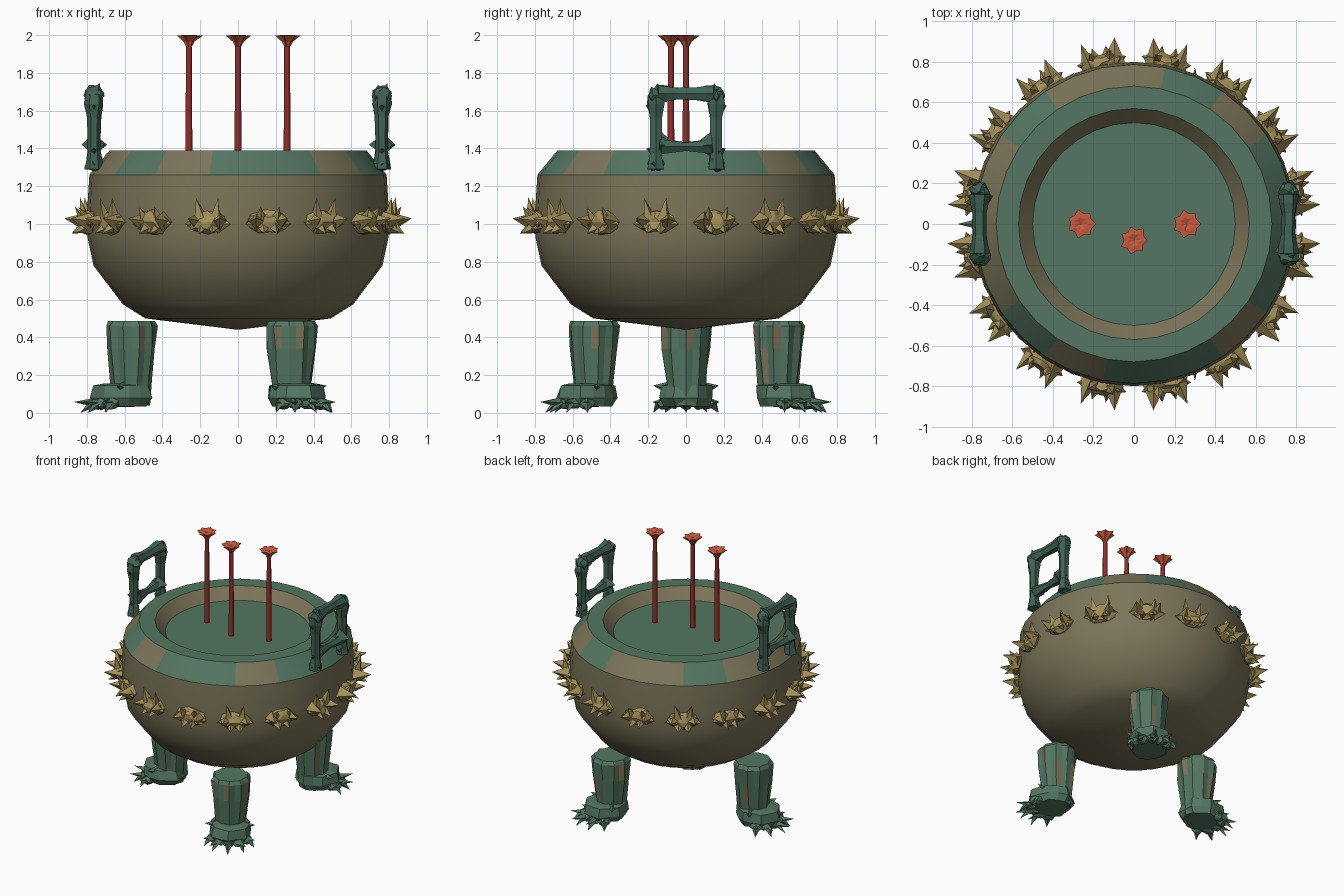
import bpy, bmesh, math, random
from mathutils import Matrix, Vector

random.seed(4)
if "Cube" in bpy.data.objects:
    bpy.data.objects.remove(bpy.data.objects["Cube"])


def material(name, rgb):
    m = bpy.data.materials.new(name)
    m.use_nodes = True
    m.diffuse_color = (*rgb, 1)
    m.node_tree.nodes["Principled BSDF"].inputs["Base Color"].default_value = (*rgb, 1)
    return m


BRONZE = material("olive bronze", (0.2, 0.177, 0.1))
PATINA = material("green patina", (0.089, 0.181, 0.122))
DARK = material("dark patina", (0.055, 0.125, 0.09))
GOLD = material("old gold", (0.37, 0.28, 0.105))
RED = material("stick red", (0.28, 0.03, 0.025))
EMBER = material("ember orange", (0.58, 0.1, 0.05))


def finish(name, bm, mats, smooth=None):
    bmesh.ops.recalc_face_normals(bm, faces=bm.faces)
    mesh = bpy.data.meshes.new(name)
    bm.to_mesh(mesh)
    bm.free()
    for m in mats:
        mesh.materials.append(m)
    ob = bpy.data.objects.new(name, mesh)
    bpy.context.collection.objects.link(ob)
    if smooth:
        bpy.ops.object.select_all(action='DESELECT')
        ob.select_set(True)
        bpy.context.view_layer.objects.active = ob
        bpy.ops.object.shade_smooth_by_angle(angle=math.radians(smooth))
    return ob


def lathe(bm, profile, sides, place=Matrix(), star=1.0, jitter=0.0):
    """Spin (radius, height) points; star scales every second side."""
    rings = []
    for r, z in profile:
        if r == 0:
            rings.append([bm.verts.new(place @ Vector((0, 0, z)))] * sides)
            continue
        ring = []
        for i in range(sides):
            a = math.tau * i / sides
            k = r * (star if i % 2 else 1) * (1 + random.uniform(-jitter, jitter))
            ring.append(bm.verts.new(place @ Vector((k * math.cos(a), k * math.sin(a), z))))
        rings.append(ring)
    faces = []
    for low, high in zip(rings, rings[1:]):
        for i in range(sides):
            j = (i + 1) % sides
            corners = list(dict.fromkeys((low[i], low[j], high[j], high[i])))
            faces.append(bm.faces.new(corners))
    return faces


def along(start, end):
    """Matrix carrying the unit z axis from start to end, without scaling."""
    d = Vector(end) - Vector(start)
    return Matrix.Translation(start) @ d.to_track_quat('Z', 'Y').to_matrix().to_4x4()


def spike(bm, start, end, r, sides=4):
    length = (Vector(end) - Vector(start)).length
    lathe(bm, [(0, 0), (r, 0), (0, length)], sides, along(start, end), jitter=0.2)


def lump(bm, centre, size, rough):
    place = Matrix.Translation(centre) @ Matrix.Diagonal((*size, 1))
    made = bmesh.ops.create_icosphere(bm, subdivisions=2, radius=1, matrix=place)
    c = Vector(centre)
    for v in made["verts"]:
        v.co = c + (v.co - c) * random.uniform(1 - rough, 1 + rough)


# Bowl with patina patches on the shoulder
bm = bmesh.new()
lathe(bm, [(0, 0.44), (0.49, 0.5), (0.61, 0.575), (0.765, 0.78), (0.797, 0.93),
           (0.8, 1.05), (0.787, 1.26), (0.68, 1.39), (0.57, 1.39), (0.5, 1.31), (0, 1.31)], 32)
patches = [(-102, -56), (-34, 34), (56, 79), (123, 147), (213, 237)]
for f in bm.faces:
    c = f.calc_center_median()
    angle = math.degrees(math.atan2(c.y, c.x))
    r = c.xy.length
    if c.z > 1.38 or (c.z > 1.3 and r < 0.48):
        f.material_index = 1
    elif c.z > 1.29 and r > 0.6:
        f.material_index = int(any(a < angle + t < b for a, b in patches for t in (0, 360)))
finish("bowl", bm, [BRONZE, PATINA], 35)

# Ring of jagged ornaments around the belly, every second one with ears
for i in range(16):
    bm = bmesh.new()
    lump(bm, (0.81, 0, 1.01), (0.045, 0.095, 0.06), 0.22)
    for s in (-1, 1):
        spike(bm, (0.8, s * 0.06, 1.01), (0.92, s * 0.085, 1.03), 0.05)
        spike(bm, (0.81, s * 0.05, 1.0), (0.82, s * 0.125, 1.0), 0.045)
        spike(bm, (0.81, s * 0.03, 0.99), (0.89, s * 0.035, 0.95), 0.04)
        if i % 2:
            spike(bm, (0.82, s * 0.04, 1.03), (0.84, s * 0.06, 1.14), 0.035)
        else:
            spike(bm, (0.82, s * 0.04, 1.02), (0.87, s * 0.05, 1.09), 0.035)
    bm.transform(Matrix.Rotation(math.tau * (i + 0.5) / 16, 4, 'Z'))
    finish(f"belly_ornament_{i + 1}", bm, [GOLD])

# Three fluted legs with clawed feet
for n, angle in (("right", 180), ("front_left", -60), ("back_left", 60)):
    bm = bmesh.new()
    lean = Matrix.Translation((0.565, 0, 0))
    flutes = lathe(bm, [(0, 0.04), (0.098, 0.04), (0.108, 0.16), (0.13, 0.34), (0.138, 0.46),
                        (0.122, 0.487), (0, 0.487)], 20, lean, 0.92, 0.05)
    for f in flutes:
        if 0.2 < f.calc_center_median().z < 0.45 and random.random() < 0.12:
            f.material_index = 1
    # paw
    paw = Matrix.Translation((0.61, 0, 0)) @ Matrix.Diagonal((1.1, 1, 1, 1))
    lathe(bm, [(0, 0.03), (0.125, 0.035), (0.15, 0.08), (0.138, 0.145), (0.09, 0.155),
               (0, 0.15)], 14, paw, 0.93, 0.06)
    # toes and claws
    for t in (-62, -31, 0, 31, 62):
        a = math.radians(t)
        d = Vector((math.cos(a), math.sin(a), 0))
        base = Vector((0.61, 0, 0.05)) + d * 0.13
        lump(bm, base, (0.045, 0.04, 0.03), 0.2)
        reach = 0.11 * math.cos(a) + 0.02
        spike(bm, base + Vector((0, 0, 0.005)), base + d * reach + Vector((0, 0, 0.008)), 0.03)
        spike(bm, base + d * 0.03, base + d * (0.03 + reach / 2) - Vector((0, 0, 0.05)), 0.025)
    for s in (-1, 1):
        spike(bm, (0.61, s * 0.1, 0.13), (0.64, s * 0.175, 0.145), 0.03)
    bm.transform(Matrix.Rotation(math.radians(angle), 4, 'Z'))
    finish(n + "_leg", bm, [PATINA, BRONZE])

# Two upright handles, each a square frame with knotted corners
for n, side in (("left", 1), ("right", -1)):
    bm = bmesh.new()
    x = 0.762 * side
    post = [(0, 0), (0.048, 0.005), (0.04, 0.06), (0.034, 0.1), (0.036, 0.28),
            (0.05, 0.35), (0.045, 0.4), (0, 0.41)]
    bar = [(0, 0), (0.05, 0.01), (0.046, 0.05), (0.036, 0.1), (0.036, 0.21),
           (0.046, 0.26), (0.05, 0.3), (0, 0.31)]
    for s in (-1, 1):
        lathe(bm, post, 6, Matrix.Translation((x, s * 0.16, 1.285)), jitter=0.1)
        lump(bm, (x, s * 0.16, 1.68), (0.05, 0.04, 0.045), 0.2)
        lump(bm, (x, s * 0.16, 1.32), (0.04, 0.04, 0.04), 0.2)
        spike(bm, (x, s * 0.16, 1.6), (x, s * 0.215, 1.63), 0.04)
        spike(bm, (x, s * 0.17, 1.38), (x, s * 0.21, 1.4), 0.03)
        spike(bm, (x, s * 0.16, 1.68), (x + 0.03, s * 0.15, 1.745), 0.04)
        # flared ends of the lower rail
        spike(bm, (x, s * 0.14, 1.42), (x, s * 0.03, 1.41), 0.06)
    lathe(bm, bar, 6, along((x, -0.155, 1.69), (x, 0.155, 1.69)), jitter=0.1)
    lathe(bm, [(0, 0), (0.045, 0.01), (0.025, 0.14), (0.045, 0.27), (0, 0.28)], 6,
          along((x, -0.14, 1.41), (x, 0.14, 1.41)), jitter=0.12)
    finish(n + "_handle", bm, [DARK])

# Incense sticks with flared embers
for k, (x, y) in enumerate(((-0.26, 0), (0, -0.08), (0.26, 0))):
    place = Matrix.Translation((x, y, 0))
    bm = bmesh.new()
    lathe(bm, [(0, 1.3), (0.019, 1.3), (0.015, 1.96), (0, 1.96)], 8, place)
    finish(f"incense_stick_{k + 1}", bm, [RED], 50)
    bm = bmesh.new()
    lathe(bm, [(0, 1.935), (0.017, 1.94), (0.03, 1.965), (0.07, 1.997), (0.035, 2.0),
               (0, 1.99)], 14, place, 0.75, 0.06)
    finish(f"ember_{k + 1}", bm, [EMBER])
